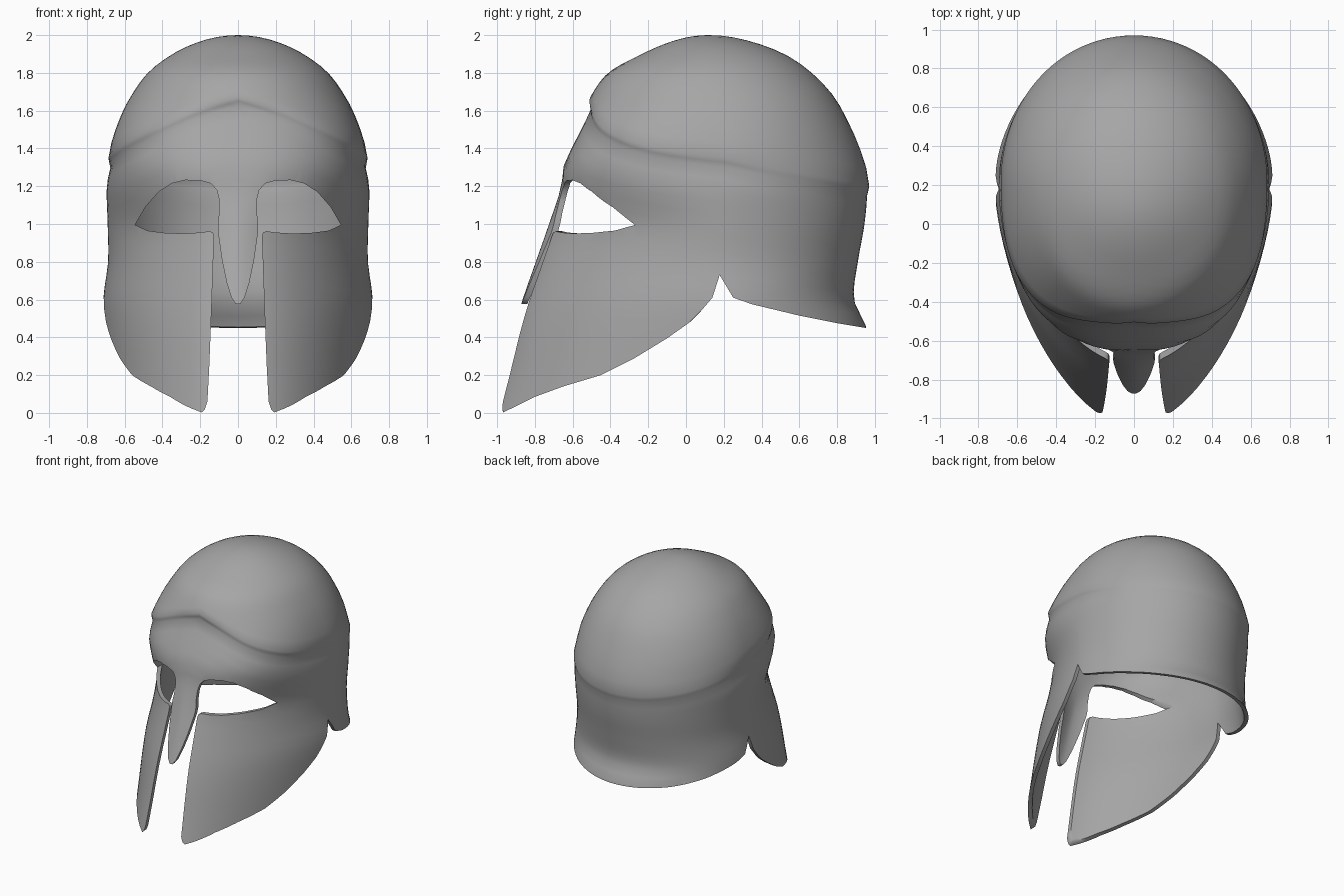
import bpy, bmesh, math

if "Cube" in bpy.data.objects:
    bpy.data.objects.remove(bpy.data.objects["Cube"])

# Cross-sections: z, front y, back y, half width, centre y, front squareness
SECTIONS = [
    (2.00, .12, .12, .0, .12, 2.0), (1.97, -.065, .33, .19, .13, 2.0),
    (1.90, -.23, .52, .345, .14, 2.0), (1.80, -.40, .665, .475, .15, 2.1),
    (1.67, -.48, .785, .565, .17, 2.2), (1.60, -.505, .825, .60, .18, 2.3),
    (1.45, -.58, .895, .65, .2, 2.4), (1.30, -.65, .945, .675, .2, 2.35),
    (1.20, -.66, .96, .695, .2, 2.1), (1.0, -.725, .945, .69, .2, 1.66),
    (.80, -.795, .91, .688, .2, 1.68), (.60, -.865, .89, .715, .2, 1.72),
    (.45, -.91, .955, .715, .2, 1.76), (.2, -.975, .98, .705, .2, 1.82),
    (-.1, -1.06, .98, .70, .2, 1.85)]
# Height of the dome ridge by angle from the front
RIDGE = [(0, 1.675), (.29, 1.61), (.66, 1.51), (1.14, 1.41), (1.57, 1.352),
         (1.97, 1.29), (2.71, 1.215), (3.15, 1.20)]


def interp(xs, rows, x):
    """Smooth interpolation of rows along increasing xs."""
    n = len(xs)
    i = max(j for j in range(n - 1) if xs[j] <= x or j == 0)
    h = xs[i + 1] - xs[i]
    t = min(max((x - xs[i]) / h, 0), 1)

    def slope(j, k):
        a, b = max(j - 1, 0), min(j + 1, n - 1)
        return (rows[b][k] - rows[a][k]) / (xs[b] - xs[a])
    return [(2*t**3 - 3*t*t + 1) * rows[i][k] + (t**3 - 2*t*t + t) * h * slope(i, k)
            + (3*t*t - 2*t**3) * rows[i + 1][k] + (t**3 - t*t) * h * slope(i + 1, k)
            for k in range(len(rows[0]))]


SEC_U = [math.sqrt(2 - s[0]) for s in SECTIONS]
SEC_V = [s[1:] for s in SECTIONS]


def shell_point(a, z, bulge):
    front, back, w, c, p = interp(SEC_U, SEC_V, math.sqrt(max(2 - z, 0)))
    s, k = math.sin(a), math.cos(a)
    e = 2 / p if k > 0 else 1.0
    x = math.copysign(abs(s) ** e, s) * w
    y = -(c - front) * k ** e if k > 0 else (back - c) * abs(k)
    return (x * (1 + bulge), c + y * (1 + bulge), z)


def finish(name, bm):
    bmesh.ops.recalc_face_normals(bm, faces=bm.faces)
    me = bpy.data.meshes.new(name)
    bm.to_mesh(me)
    bm.free()
    ob = bpy.data.objects.new(name, me)
    bpy.context.collection.objects.link(ob)
    return ob


def prism(name, pts, to3d, lo, hi):
    bm = bmesh.new()
    face = bm.faces.new([bm.verts.new(to3d(a, b, lo)) for a, b in pts])
    ext = bmesh.ops.extrude_face_region(bm, geom=[face])
    bmesh.ops.translate(bm, vec=to3d(0, 0, hi - lo),
                        verts=[v for v in ext['geom'] if isinstance(v, bmesh.types.BMVert)])
    ob = finish(name, bm)
    ob.hide_render = True
    return ob


# Helmet shell: dome with a peaked ridge over a skirt
N, UP, DOWN = 96, 16, 22
bm = bmesh.new()
columns = []
for i in range(N):
    a = 2 * math.pi * i / N
    t = min(a, 2 * math.pi - a)
    r = interp([q[0] for q in RIDGE], [(q[1],) for q in RIDGE], t)[0]
    b = .014 + .03 * (.5 + .5 * math.cos(t))
    col = []
    for j in range(1, UP):
        v = j / UP
        col.append((2 - (2 - r) * v * v, b * v ** 3))
    col += [(r, b * .95), (r - .025, b * .5), (r - .05, 0)]
    col += [(r - .05 - (r + .05) * j / DOWN, 0) for j in range(1, DOWN + 1)]
    columns.append([bm.verts.new(shell_point(a, z, d)) for z, d in col])
apex = bm.verts.new((0, .12, 2))
for i in range(N):
    p, q = columns[i], columns[(i + 1) % N]
    bm.faces.new((apex, p[0], q[0]))
    for j in range(len(p) - 1):
        bm.faces.new((p[j], p[j + 1], q[j + 1], q[j]))
helmet = finish("helmet_shell", bm)

# Face opening: eyes, nose guard and the gap between cheek guards
half = [(.012, .577), (.035, .61), (.06, .69), (.085, .81), (.105, .95), (.107, 1.0),
        (.1, 1.06), (.1, 1.13), (.112, 1.18), (.145, 1.215), (.2, 1.23), (.28, 1.232),
        (.35, 1.215), (.42, 1.17), (.49, 1.09), (.545, .995), (.48, .965), (.38, .952),
        (.28, .95), (.2, .955), (.15, .962), (.132, .955), (.127, .93), (.14, .55),
        (.152, .25), (.162, .06), (.175, .02), (.2, -.005), (.2, -.3)]
face_cut = prism("face_cutter", half + [(-x, z) for x, z in reversed(half)],
                 lambda a, b, d: (a, d, b), -1.6, -.02)

# Lower rim: cheek guards, side notch and neck guard
rim = [(-1.4, 0), (-.97, .002), (-.9, .035), (-.8, .085), (-.65, .14), (-.45, .2), (-.28, .285),
       (-.1, .395), (.02, .48), (.08, .54), (.14, .61), (.178, .73), (.25, .61), (.35, .575),
       (.6, .515), (.8, .475), (.95, .45), (1.4, .36), (1.4, -.4), (-1.4, -.4)]
rim_cut = prism("rim_cutter", rim, lambda a, b, d: (d, a, b), -1.5, 1.5)

# Thicken inward, cut, shade
bpy.context.view_layer.objects.active = helmet
helmet.select_set(True)
solid = helmet.modifiers.new("thickness", 'SOLIDIFY')
solid.thickness, solid.offset = .03, -1
for cutter in (face_cut, rim_cut):
    mod = helmet.modifiers.new(cutter.name, 'BOOLEAN')
    mod.operation, mod.solver, mod.object = 'DIFFERENCE', 'EXACT', cutter
for mod in list(helmet.modifiers):
    bpy.ops.object.modifier_apply(modifier=mod.name)
for cutter in (face_cut, rim_cut):
    bpy.data.objects.remove(cutter)
bpy.ops.object.shade_smooth_by_angle(angle=math.radians(58))

# Dark iron
iron = bpy.data.materials.new("dark_iron")
iron.diffuse_color = (.38, .38, .38, 1)
iron.use_nodes = True
iron.node_tree.nodes["Principled BSDF"].inputs["Base Color"].default_value = iron.diffuse_color
helmet.data.materials.clear()
helmet.data.materials.append(iron)
